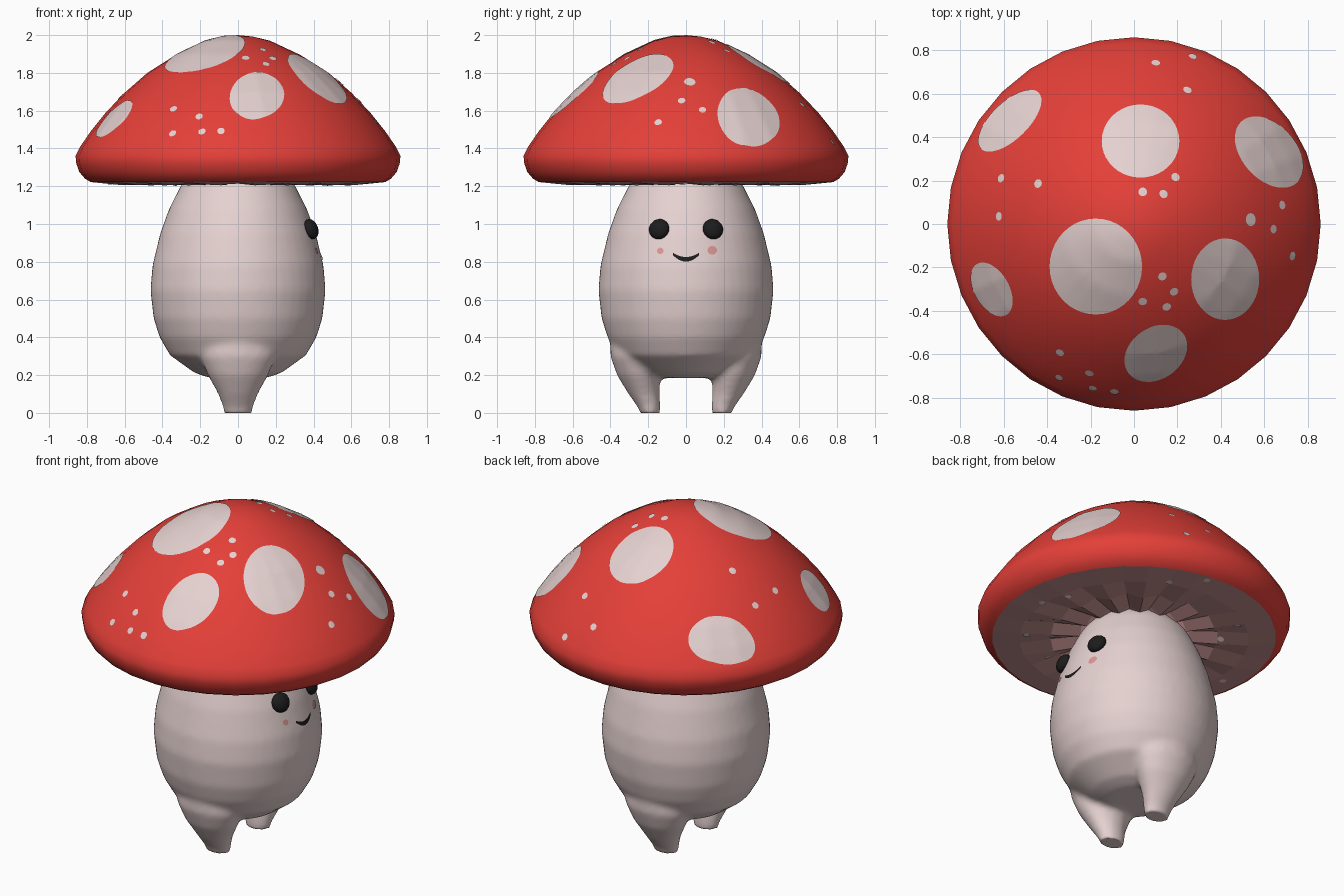
import bpy, bmesh, math
from mathutils import Vector
from mathutils.bvhtree import BVHTree

if "Cube" in bpy.data.objects:
    bpy.data.objects.remove(bpy.data.objects["Cube"])


def material(name, rgb):
    m = bpy.data.materials.new(name)
    m.diffuse_color = (*rgb, 1)
    m.use_nodes = True
    m.node_tree.nodes["Principled BSDF"].inputs["Base Color"].default_value = m.diffuse_color
    return m


RED = material("cap red", (0.78, 0.05, 0.04))
CREAM = material("pale pink", (0.78, 0.64, 0.63))
GILL = material("gill pink", (0.56, 0.28, 0.28))
BLACK = material("black", (0.012, 0.012, 0.012))
BLUSH = material("blush", (0.72, 0.31, 0.30))


def make(name, verts, faces, mat):
    me = bpy.data.meshes.new(name)
    me.from_pydata([tuple(v) for v in verts], [], faces)
    bm = bmesh.new()
    bm.from_mesh(me)
    bmesh.ops.remove_doubles(bm, verts=bm.verts, dist=1e-5)
    bm.to_mesh(me)
    bm.free()
    me.shade_smooth()
    me.materials.append(mat)
    ob = bpy.data.objects.new(name, me)
    bpy.context.collection.objects.link(ob)
    return ob


def ring_faces(rings, n, start=0, cap=False):
    """Quads between consecutive rings (listed bottom to top, counter-clockwise)."""
    f = [(start + j * n + i, start + j * n + (i + 1) % n,
          start + (j + 1) * n + (i + 1) % n, start + (j + 1) * n + i)
         for j in range(rings - 1) for i in range(n)]
    if cap:
        f.append(tuple(start + i for i in reversed(range(n))))
        f.append(tuple(start + (rings - 1) * n + i for i in range(n)))
    return f


def circle(cx, cy, z, rx, ry, n):
    return [Vector((cx + rx * math.cos(2 * math.pi * i / n),
                    cy + ry * math.sin(2 * math.pi * i / n), z)) for i in range(n)]


# --- Cap: revolved dome, 32 sides ---
cap_profile = [(0.78, 1.222), (0.81, 1.24), (0.84, 1.275), (0.856, 1.32), (0.86, 1.36),
               (0.835, 1.41), (0.78, 1.49), (0.70, 1.59), (0.60, 1.695), (0.48, 1.80),
               (0.33, 1.895), (0.17, 1.97), (0.08, 1.992)]
verts = [v for r, z in cap_profile for v in circle(0, 0, z, r, r, 32)]
faces = ring_faces(len(cap_profile), 32)
top = (len(cap_profile) - 1) * 32
verts.append(Vector((0, 0, 2.0)))
faces += [(top + i, top + (i + 1) % 32, len(verts) - 1) for i in range(32)]
cap = make("cap", verts, faces, RED)

# --- Gills: shallow pleated underside, alternating valley and ridge ---
verts = []
for r, valley, ridge in [(0.20, 1.25, 1.21), (0.30, 1.245, 1.208), (0.46, 1.235, 1.205),
                         (0.63, 1.214, 1.206), (0.78, 1.222, 1.222)]:
    ring = circle(0, 0, valley, r, r, 32)
    for v in ring[1::2]:
        v.z = ridge
    verts += ring
gills = make("gills", verts, [tuple(reversed(f)) for f in ring_faces(5, 32)], GILL)
gills.data.shade_flat()

# --- Body with two stubby legs, fused into one smooth skin ---
body_profile = [(0.15, 0.185), (0.23, 0.212), (0.36, 0.305), (0.415, 0.40), (0.447, 0.50),
                (0.464, 0.65), (0.453, 0.78), (0.412, 0.95), (0.365, 1.08), (0.305, 1.20),
                (0.25, 1.27)]
N = 48
verts = [v for r, z in body_profile for v in circle(0, 0, z, r, r, N)]
faces = ring_faces(len(body_profile), N, cap=True)
# height, inner y, outer y, half depth
leg_sections = [(-0.02, 0.14, 0.235, 0.068), (0.03, 0.135, 0.255, 0.08), (0.10, 0.14, 0.305, 0.105),
                (0.20, 0.14, 0.365, 0.16), (0.30, 0.14, 0.40, 0.20), (0.42, 0.15, 0.40, 0.18)]
for side in (-1, 1):
    start = len(verts)
    for z, a, b, d in leg_sections:
        verts += circle(0, side * (a + b) / 2, z, d, (b - a) / 2, N)
    faces += ring_faces(len(leg_sections), N, start, cap=True)
body = make("body", verts, faces, CREAM)
rem = body.modifiers.new("fuse", 'REMESH')
rem.mode, rem.voxel_size, rem.use_smooth_shade = 'VOXEL', 0.018, True
smo = body.modifiers.new("soften", 'SMOOTH')
smo.factor, smo.iterations = 0.5, 6
dg = bpy.context.evaluated_depsgraph_get()
fused = bpy.data.meshes.new_from_object(body.evaluated_get(dg))
body.modifiers.clear()
body.data = fused
for v in fused.vertices:          # flat soles
    v.co.z = max(v.co.z, 0.0)
fused.shade_smooth()


# --- Painted details: thin sheets laid on a surface by projection ---
def surface(ob):
    bm = bmesh.new()
    bm.from_mesh(ob.data)
    tree = BVHTree.FromBMesh(bm)
    bm.free()
    return tree


def caster(ob, axis):
    """Return f(u, v) -> surface (point, normal) seen along the given axis."""
    tree = surface(ob)

    def cast(u, v):
        if axis == 'X':
            o, d = Vector((3, u, v)), Vector((-1, 0, 0))
        else:
            s = 1 if axis == 'TOP' else -1
            o, d = Vector((u, v, 1 + 3 * s)), Vector((0, 0, -s))
        p, n, _, _ = tree.ray_cast(o, d)
        if p is None:
            return None, None
        return p, (n if n.dot(d) < 0 else -n)
    return cast


def disc(name, cast, u, v, a, b, rot, mat, rings=3, n=16, lift=0.004):
    pts = []
    c, s = math.cos(rot), math.sin(rot)
    for j in range(rings + 1):
        for i in range(n):
            t, k = 2 * math.pi * i / n, j / rings
            x, y = a * k * math.cos(t), b * k * math.sin(t)
            p, nrm = cast(u + x * c - y * s, v + x * s + y * c)
            if p is None:
                return
            pts.append(p + nrm * lift)
    flip = cast is under
    f = ring_faces(rings + 1, n)
    make(name, pts, f if flip else [tuple(reversed(q)) for q in f], mat)


on_top, under, on_face = caster(cap, 'TOP'), caster(gills, 'UNDER'), caster(body, 'X')

# large spots: x, y, half length, half width, turn (as seen from above)
big = [(0.03, 0.38, 0.178, 0.168, 0), (-0.175, -0.195, 0.212, 0.22, 0),
       (0.418, -0.253, 0.156, 0.187, 0), (0.62, 0.33, 0.19, 0.125, -48),
       (-0.57, 0.474, 0.185, 0.085, 44), (-0.653, -0.30, 0.135, 0.08, -60),
       (0.10, -0.593, 0.155, 0.118, 35)]
for x, y, a, b, deg in big:
    disc("large_spot", on_top, x, y, a, b, math.radians(deg), CREAM, 8, 40)

# small dots on top
dots = [(0.10, 0.74), (0.27, 0.77), (0.245, 0.615), (0.19, 0.215), (0.04, 0.147), (0.135, 0.137),
        (-0.61, 0.21), (-0.44, 0.185), (-0.62, 0.035), (0.535, 0.02), (0.68, 0.087), (0.64, -0.023),
        (0.727, -0.147), (0.13, -0.24), (0.184, -0.31), (0.04, -0.355), (0.15, -0.38),
        (-0.34, -0.59), (-0.205, -0.685), (-0.19, -0.755), (-0.09, -0.77), (-0.345, -0.705)]
for x, y in dots:
    size = 0.03 if (x, y) == (0.535, 0.02) else 0.02
    nz = on_top(x, y)[1].z
    disc("small_dot", on_top, x, y, size * nz, size, math.atan2(y, x), CREAM)

# pale dots on the gills
for x, y in [(0.64, -0.02), (0.58, 0.13), (0.25, 0.60), (0.10, 0.74), (-0.34, 0.48), (-0.37, 0.30),
             (-0.67, -0.04), (0.485, -0.34), (0.36, -0.27), (0.23, -0.46)]:
    disc("gill_dot", under, x, y, 0.018, 0.018, 0, CREAM)

# cheeks
disc("cheek", on_face, -0.135, 0.857, 0.017, 0.017, 0, BLUSH)
disc("cheek", on_face, 0.138, 0.86, 0.025, 0.023, 0, BLUSH)

# smile: curved strip
pts, M = [], 20
for i in range(M + 1):
    t = -1 + 2 * i / M
    mid = 0.812 + 0.028 * t * t
    half = 0.012 * (1 - 0.45 * t * t)
    for s in (-1, 0, 1):
        p, nrm = on_face(0.068 * t, mid + s * half)
        pts.append(p + nrm * 0.005)
make("smile", pts, [(3 * i + k, 3 * i + 3 + k, 3 * i + 4 + k, 3 * i + 1 + k)
                    for i in range(M) for k in (0, 1)], BLACK)

# eyes: flattened balls
for side in (-1, 1):
    bpy.ops.mesh.primitive_uv_sphere_add(segments=24, ring_count=16, radius=1)
    eye = bpy.context.object
    eye.name = "eye"
    p, nrm = on_face(side * 0.14, 0.97)
    eye.scale = (0.036, 0.055, 0.055)
    eye.rotation_euler = (0, -math.asin(nrm.z), math.atan2(nrm.y, nrm.x))
    eye.location = p + nrm * 0.008
    eye.data.materials.append(BLACK)
    eye.data.shade_smooth()
